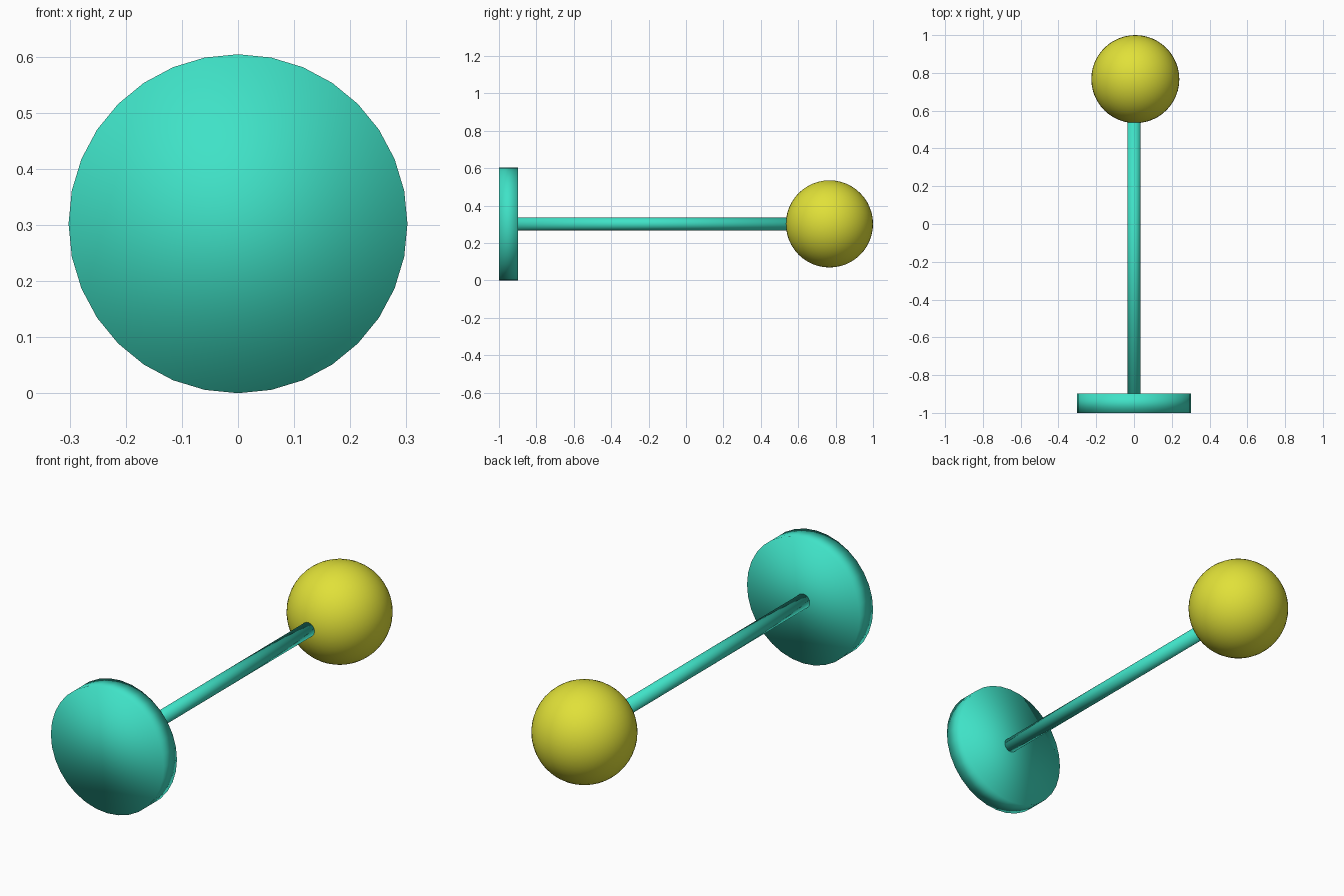
import bpy
import math

if "Cube" in bpy.data.objects:
    bpy.data.objects.remove(bpy.data.objects["Cube"])


def material(name, color):
    mat = bpy.data.materials.new(name)
    mat.diffuse_color = color
    mat.use_nodes = True
    mat.node_tree.nodes["Principled BSDF"].inputs["Base Color"].default_value = mat.diffuse_color
    return mat


def finish(name, mat):
    obj = bpy.context.object
    obj.name = name
    obj.data.materials.append(mat)
    bpy.ops.object.shade_smooth()
    return obj


def cylinder_along_y(name, radius, y0, y1, z, mat):
    bpy.ops.mesh.primitive_cylinder_add(
        vertices=32, radius=radius, depth=y1 - y0,
        location=(0, (y0 + y1) / 2, z), rotation=(math.pi / 2, 0, 0))
    return finish(name, mat)


green = material("green", (0.05, 0.76, 0.57, 1))
yellow = material("yellow", (0.75, 0.75, 0.04, 1))
AXIS_Z = 0.302

# Round end disc and thin rod, softly shaded across their rims
cylinder_along_y("base_disc", 0.302, -1.0, -0.898, AXIS_Z, green)
cylinder_along_y("rod", 0.034, -0.95, 0.6, AXIS_Z, green)

# Ball on the far end
bpy.ops.mesh.primitive_uv_sphere_add(
    segments=48, ring_count=24, radius=0.233, location=(0.007, 0.767, AXIS_Z))
finish("ball", yellow)
